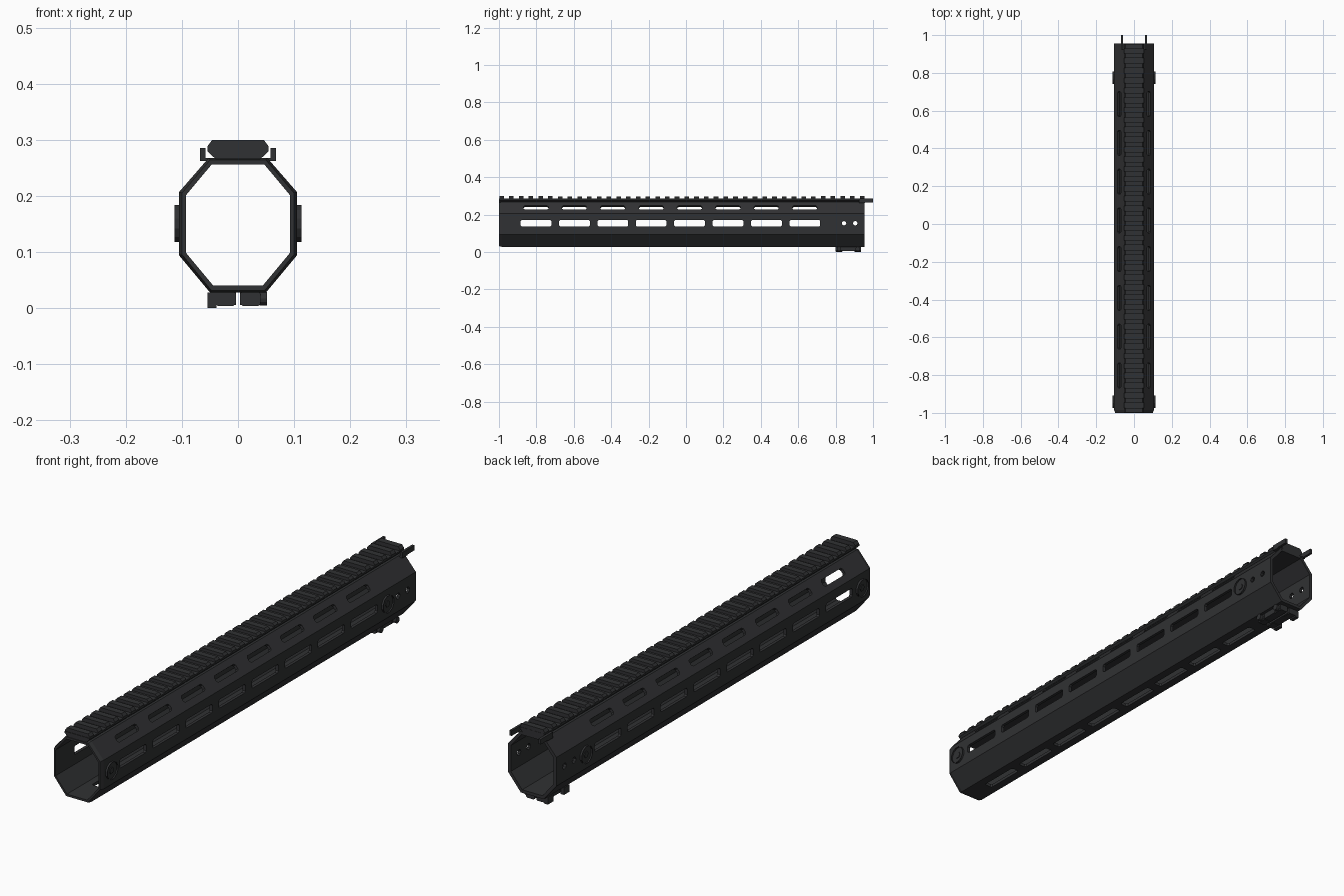
import bpy, bmesh, math
from mathutils import Matrix, Vector

if "Cube" in bpy.data.objects:
    bpy.data.objects.remove(bpy.data.objects["Cube"])

black = bpy.data.materials.new("dark_metal")
black.diffuse_color = (0.03, 0.031, 0.033, 1)
black.use_nodes = True
black.node_tree.nodes["Principled BSDF"].inputs["Base Color"].default_value = black.diffuse_color


def finish(name, bm):
    bmesh.ops.recalc_face_normals(bm, faces=bm.faces)
    me = bpy.data.meshes.new(name)
    bm.to_mesh(me)
    bm.free()
    me.materials.append(black)
    ob = bpy.data.objects.new(name, me)
    bpy.context.scene.collection.objects.link(ob)
    return ob


def prism(bm, pts, frame, a, b):
    """Extrude a 2D outline along the frame's local z from a to b."""
    lo = [bm.verts.new(frame @ Vector((u, v, a))) for u, v in pts]
    hi = [bm.verts.new(frame @ Vector((u, v, b))) for u, v in pts]
    n = len(pts)
    bm.faces.new(lo)
    top = bm.faces.new(hi)
    for i in range(n):
        j = (i + 1) % n
        bm.faces.new((lo[i], lo[j], hi[j], hi[i]))
    return top


def rect(w, h, c=0.0):
    w, h = w / 2, h / 2
    if not c:
        return [(-w, -h), (w, -h), (w, h), (-w, h)]
    return [(-w + c, -h), (w - c, -h), (w, -h + c), (w, h - c),
            (w - c, h), (-w + c, h), (-w, h - c), (-w, -h + c)]


def ngon(r, n, turn=0.0):
    return [(r * math.cos(turn + 2 * math.pi * i / n),
             r * math.sin(turn + 2 * math.pi * i / n)) for i in range(n)]


def facing(pos, normal):
    """Frame with local x along the tube and local z along the normal."""
    n, u = Vector(normal).normalized(), Vector((0, 1, 0))
    m = Matrix((u, n.cross(u), n)).transposed().to_4x4()
    m.translation = Vector(pos)
    return m


# local x -> x, local y -> z, local z -> y
ALONG = Matrix(((1, 0, 0, 0), (0, 0, 1, 0), (0, 1, 0, 0), (0, 0, 0, 1)))


def both(half):
    return half + [(-x, z) for x, z in reversed(half)]


# octagonal tube
outer = both([(0.05, 0.028), (0.105, 0.094), (0.105, 0.207), (0.052, 0.268)])
inner = both([(0.044, 0.04), (0.093, 0.099), (0.093, 0.201), (0.047, 0.256)])
nose = [(x * 0.95, 0.148 + (z - 0.148) * 0.97) for x, z in outer]
bm = bmesh.new()
rings = [[bm.verts.new((x, y, z)) for x, z in prof] for prof, y in
         ((outer, -0.985), (outer, 0.955), (inner, 0.955), (inner, -1), (nose, -1))]
for k, ring in enumerate(rings):
    nxt = rings[(k + 1) % len(rings)]
    for i in range(8):
        j = (i + 1) % 8
        bm.faces.new((ring[i], ring[j], nxt[j], nxt[i]))
tube = finish("octagonal_tube", bm)

# attachment slots and small round holes
bm = bmesh.new()
for k in range(8):
    y = -0.802 + 0.2053 * k
    prism(bm, rect(0.165, 0.034, 0.006), facing((0, y, 0.03), (0, 0, -1)), -0.03, 0.03)
    for s in (-1, 1):
        prism(bm, rect(0.165, 0.034, 0.006), facing((s * 0.1, y, 0.154), (s, 0, 0)), -0.03, 0.03)
        prism(bm, rect(0.132, 0.027, 0.006),
              facing((s * 0.0785, y, 0.2375), (s * 0.061, 0, 0.053)), -0.025, 0.02)
for y in (0.845, 0.905):
    for s in (-1, 1):
        prism(bm, ngon(0.012, 8), facing((s * 0.1, y, 0.154), (s, 0, 0)), -0.03, 0.03)
cutter = finish("slot_cutter", bm)
cutter.hide_render = True
mod = tube.modifiers.new("slots", 'BOOLEAN')
mod.operation, mod.solver, mod.object = 'DIFFERENCE', 'EXACT', cutter
bpy.context.view_layer.objects.active = tube
bpy.ops.object.modifier_apply(modifier=mod.name)
bpy.data.objects.remove(cutter)

# top rail: continuous base and cross teeth
bm = bmesh.new()
prism(bm, both([(0.04, 0.266), (0.054, 0.279), (0.054, 0.285)]), ALONG, -1, 0.955)
finish("rail_base", bm)
bm = bmesh.new()
for k in range(38):
    y = -0.998 + 0.0521 * k
    top = 0.3 if k < 6 or k > 32 else 0.297
    prism(bm, both([(0.054, 0.2845), (0.054, 0.289), (0.046, top)]), ALONG, y, y + 0.0245)
finish("rail_teeth", bm)

# rear prongs beside the rail
bm = bmesh.new()
for s in (-1, 1):
    prism(bm, [(s * x, z) for x, z in ((0.046, 0.262), (0.068, 0.262), (0.068, 0.285),
                                       (0.058, 0.285), (0.058, 0.268), (0.046, 0.268))],
          ALONG, 0.925, 0.956)
    f = ALONG @ Matrix.Translation((s * 0.063, 0.275, 0))
    prism(bm, rect(0.01, 0.02), f, 0.95, 1.0)
finish("rear_prongs", bm)

# round side sockets with a hex recess, a pair at each end
bm = bmesh.new()
for s in (-1, 1):
    for y in (-0.94, 0.775):
        top = prism(bm, ngon(0.034, 12, math.pi / 12), facing((s * 0.1, y, 0.151), (s, 0, 0)), 0, 0.013)
        bmesh.ops.inset_region(bm, faces=[top], thickness=0.012)
        bmesh.ops.translate(bm, verts=top.verts, vec=(-s * 0.006, 0, 0))
        prism(bm, ngon(0.013, 6), facing((s * 0.1, y, 0.151), (s, 0, 0)), 0, 0.01)
finish("side_sockets", bm)

# split clamp under the rear end
bm = bmesh.new()
for s in (-1, 1):
    f = ALONG @ Matrix.Translation((s * 0.021, 0.019, 0))
    prism(bm, rect(0.034, 0.026), f, 0.82, 0.925)
    for y in (0.80, 0.90):
        prism(bm, rect(0.036, 0.026, 0.004), ALONG @ Matrix.Translation((s * 0.022, 0.017, 0)), y, y + 0.036)
finish("clamp_blocks", bm)

# clamp cross bolts: square nuts on the left, round heads on the right
bm = bmesh.new()
for y in (0.818, 0.918):
    prism(bm, rect(0.034, 0.028), facing((-0.046, y, 0.014), (-1, 0, 0)), -0.008, 0.008)
    prism(bm, ngon(0.012, 12), facing((0.04, y, 0.017), (1, 0, 0)), -0.002, 0.012)
finish("clamp_bolts", bm)
